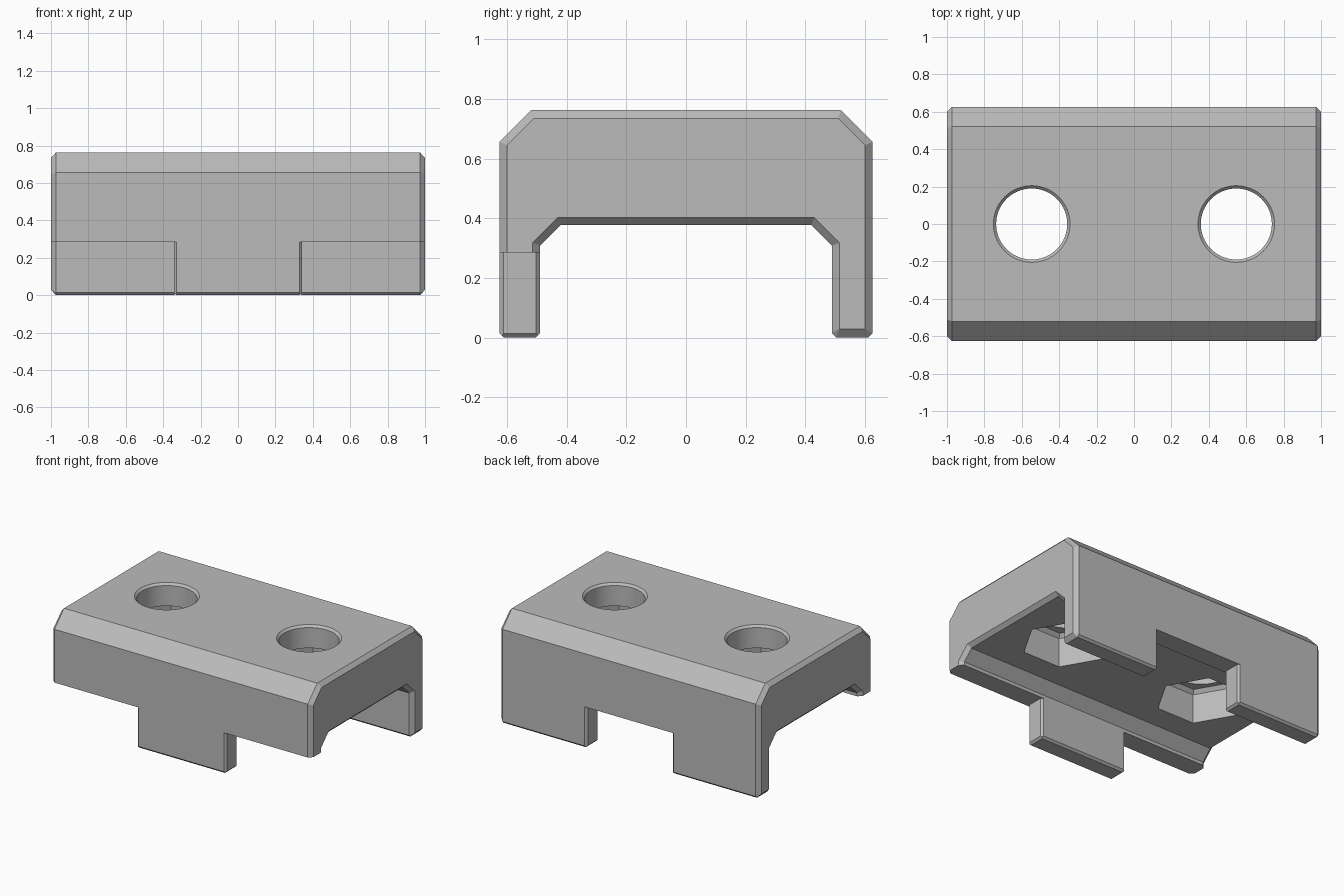
import bpy, bmesh
from math import sin, cos, tau

if "Cube" in bpy.data.objects:
    bpy.data.objects.remove(bpy.data.objects["Cube"])

grey = bpy.data.materials.new("plain grey")
grey.use_nodes = True
grey.diffuse_color = (0.5, 0.5, 0.5, 1)
grey.node_tree.nodes["Principled BSDF"].inputs["Base Color"].default_value = (0.5, 0.5, 0.5, 1)


def loft(name, loops):
    """Closed solid through matching loops of points."""
    bm = bmesh.new()
    rings = [[bm.verts.new(p) for p in loop] for loop in loops]
    n = len(rings[0])
    for a, b in zip(rings, rings[1:]):
        for i in range(n):
            j = (i + 1) % n
            bm.faces.new((a[i], a[j], b[j], b[i]))
    bm.faces.new(rings[0])
    bm.faces.new(rings[-1])
    bmesh.ops.recalc_face_normals(bm, faces=bm.faces)
    mesh = bpy.data.meshes.new(name)
    bm.to_mesh(mesh)
    bm.free()
    mesh.materials.append(grey)
    obj = bpy.data.objects.new(name, mesh)
    bpy.context.collection.objects.link(obj)
    return obj


def mirrored(half):
    return half + [(-a, b) for a, b in reversed(half)]


def ring(sides, radius, x, z):
    return [(x + radius * cos(tau * i / sides), radius * sin(tau * i / sides), z)
            for i in range(sides)]


# Channel body: full section, narrowing to a chamfered section at each end
full = mirrored([(.52, .762), (.625, .656), (.625, .014), (.611, 0),
                 (.503, 0), (.489, .014), (.489, .308), (.42, .377)])
end = mirrored([(.51, .735), (.6, .645), (.6, .03), (.599, .029),
                (.515, .029), (.514, .03), (.514, .318), (.43, .402)])
body = loft("channel_cover", [[(x, y, z) for y, z in section] for x, section in
                              ((-1, end), (-.974, full), (.974, full), (1, end))])

cutters = []


def cut(name, loops):
    cutters.append(loft(name, loops))


def notch(name, outline):
    cut(name, [[(x, y, z) for x, y in outline] for z in (-.1, .285)])


def foot_chamfer(name, x, y):
    c = .014
    cut(name, [[(x - c, v, 0), (x, v, -c), (x + c, v, 0), (x, v, c)]
               for v in (y - .1, y + .1)])


# Centre notch in the back wall
notch("back_notch", mirrored([(.367, .65), (.328, .611), (.328, .503), (.367, .464)]))

for side, label in ((1, "left"), (-1, "right")):
    # Outer notches leave one centre tab in the front wall
    outline = [(.303, -.65), (.342, -.611), (.342, -.503), (.303, -.464),
               (1.1, -.464), (1.1, -.65)]
    notch(label + "_front_notch", [(side * x, y) for x, y in outline])
    foot_chamfer(label + "_front_tab_chamfer", side * .342, -.557)
    foot_chamfer(label + "_back_tab_chamfer", side * .328, .557)
    # Bolt hole with a chamfered rim, over a hexagonal nut pocket
    x = side * .547
    cut(label + "_bolt_hole", [ring(64, r, x, z) for r, z in
                               ((.19, .5), (.19, .747), (.205, .762), (.205, .9))])
    cut(label + "_nut_pocket", [ring(6, r, x, z) for r, z in
                                ((.285, .2), (.285, .58), (.26, .605))])

# Carve the body and discard the cutters
bpy.context.view_layer.objects.active = body
for cutter in cutters:
    cutter.hide_render = True
    mod = body.modifiers.new(cutter.name, "BOOLEAN")
    mod.operation = "DIFFERENCE"
    mod.solver = "EXACT"
    mod.object = cutter
    bpy.ops.object.modifier_apply(modifier=mod.name)
    bpy.data.objects.remove(cutter)

bpy.ops.object.select_all(action="DESELECT")
body.select_set(True)
bpy.ops.object.shade_smooth_by_angle(angle=.4)
